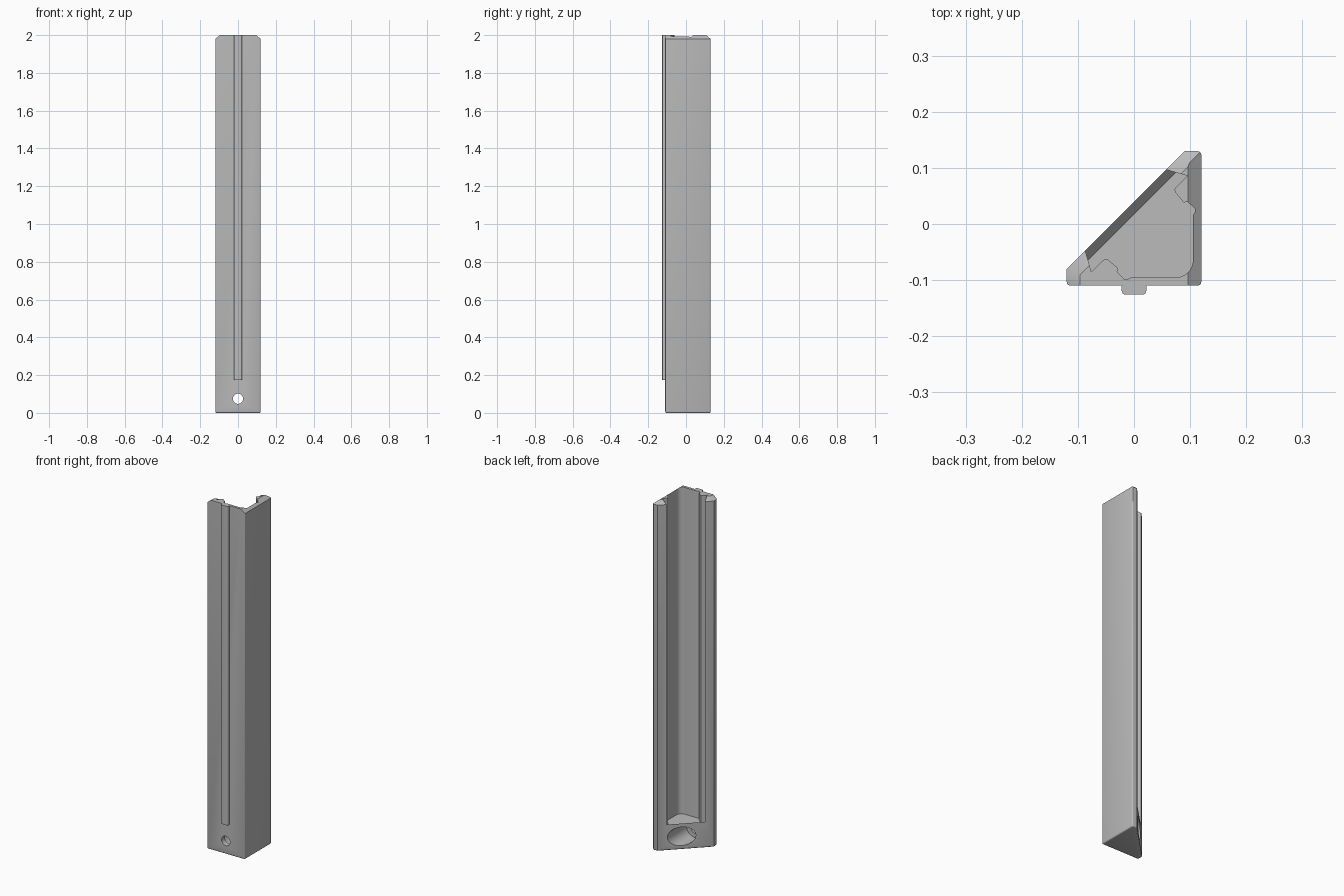
import bpy
import bmesh
import math
from mathutils import Vector

if "Cube" in bpy.data.objects:
    bpy.data.objects.remove(bpy.data.objects["Cube"], do_unlink=True)

grey = bpy.data.materials.new("plain grey")
grey.use_nodes = True
grey.diffuse_color = (0.5, 0.5, 0.5, 1)
grey.node_tree.nodes["Principled BSDF"].inputs["Base Color"].default_value = grey.diffuse_color


def loft(bm, rings):
    """Closed solid through rings of equal vertex count."""
    loops = [[bm.verts.new(p) for p in ring] for ring in rings]
    for low, high in zip(loops, loops[1:]):
        for i in range(len(low)):
            j = (i + 1) % len(low)
            bm.faces.new((low[i], low[j], high[j], high[i]))
    bm.faces.new(loops[0][::-1])
    bm.faces.new(loops[-1])
    bmesh.ops.recalc_face_normals(bm, faces=bm.faces[:])


def ring(points, z):
    return [(x, y, z) for x, y in points]


def finish(name, bm):
    mesh = bpy.data.meshes.new(name)
    bm.to_mesh(mesh)
    bm.free()
    obj = bpy.data.objects.new(name, mesh)
    bpy.context.collection.objects.link(obj)
    mesh.materials.append(grey)
    return obj


def activate(obj):
    bpy.ops.object.select_all(action="DESELECT")
    obj.select_set(True)
    bpy.context.view_layer.objects.active = obj


def cut(obj, cutter):
    mod = obj.modifiers.new("cut", "BOOLEAN")
    mod.operation = "DIFFERENCE"
    mod.solver = "EXACT"
    mod.object = cutter
    activate(obj)
    bpy.ops.object.modifier_apply(modifier=mod.name)
    bpy.data.objects.remove(cutter, do_unlink=True)


# Triangular corner post with rounded outer edges
HEIGHT = 2.0
outline = [(-0.12, -0.11), (0.12, -0.11), (0.12, 0.13), (0.09, 0.13), (-0.12, -0.08)]
bm = bmesh.new()
loft(bm, [ring(outline, 0), ring(outline, HEIGHT)])


def rounded(edge):
    a, b = (v.co for v in edge.verts)
    if abs(a.z - b.z) > 1:
        return abs(a.x - a.y) > 0.1 or a.x * a.y > 0.012
    return a.z + b.z < 0.1


bmesh.ops.bevel(bm, geom=[e for e in bm.edges if rounded(e)], offset=0.007,
                segments=3, profile=0.5, affect="EDGES")

# Sloped top edges on every side but the front
slant = Vector((-1, 1, 0)).normalized()
for corner, out in (((-0.12, -0.08), Vector((-1, 0, 0))), ((0.12, 0), Vector((1, 0, 0))),
                    ((0, 0.13), Vector((0, 1, 0))), ((0, 0.04), slant)):
    cut_edges = bmesh.ops.bisect_plane(
        bm, geom=bm.verts[:] + bm.edges[:] + bm.faces[:], dist=1e-6,
        plane_co=(*corner, HEIGHT - 0.02),
        plane_no=(out * 0.02 + Vector((0, 0, 0.024))).normalized(), clear_outer=True)
    bmesh.ops.holes_fill(bm, edges=[e for e in bm.edges if e.is_boundary])
bmesh.ops.recalc_face_normals(bm, faces=bm.faces[:])
post = finish("corner_post", bm)

# Open channel: half profile mirrored across the diagonal of the corner
half = [(-0.076, -0.085), (-0.056, -0.065), (-0.051, -0.062), (-0.046, -0.064),
        (-0.028, -0.079), (-0.03, -0.085), (-0.017, -0.099), (-0.012, -0.099),
        (-0.005, -0.095)]
half += [(0.075 + 0.03 * math.sin(t), -0.065 - 0.03 * math.cos(t))
         for t in (math.radians(7.5 * k) for k in range(7))]
mirrored = [(0.01 - y, 0.01 - x) for x, y in reversed(half[:-1])]


def channel(reach):
    """Channel section whose open side lies a given distance past the slanted face."""
    mouth = Vector((-0.087, -0.047)) + Vector((-0.21, 0.73)) * reach / 0.665
    return [tuple(mouth)] + half + mirrored + [(0.01 - mouth.y, 0.01 - mouth.x)]


FLOOR = 0.13
bm = bmesh.new()
loft(bm, [ring(channel(-0.016), FLOOR), ring(channel(0.016), FLOOR + 0.036),
          ring(channel(0.016), HEIGHT + 0.1)])
cut(post, finish("channel_cutter", bm))

# Screw hole through the foot, with a wide recess from the slanted side
for radius, start, end in ((0.027, -0.2, 0.1), (0.053, -0.08, 0.2)):
    circle = [(radius * math.cos(math.tau * k / 48), radius * math.sin(math.tau * k / 48))
              for k in range(48)]
    bm = bmesh.new()
    loft(bm, [[(x, y, 0.075 + z) for x, z in circle] for y in (start, end)])
    cut(post, finish("screw_cutter", bm))

# Guide rail on the front face
rail_outline = [(-0.022, -0.126), (0.022, -0.126), (0.022, -0.104), (-0.022, -0.104)]
bm = bmesh.new()
loft(bm, [ring(rail_outline, 0.175), ring(rail_outline, HEIGHT)])
edges = [e for e in bm.edges if sum(v.co.z for v in e.verts) < HEIGHT * 1.9]
bmesh.ops.bevel(bm, geom=[e for e in bm.edges if abs(e.verts[0].co.z - e.verts[1].co.z) > 1],
                offset=0.007, segments=4, profile=0.5, affect="EDGES")
rail = finish("guide_rail", bm)

for part in (post, rail):
    activate(part)
    bpy.ops.object.shade_smooth_by_angle(angle=math.radians(30))
